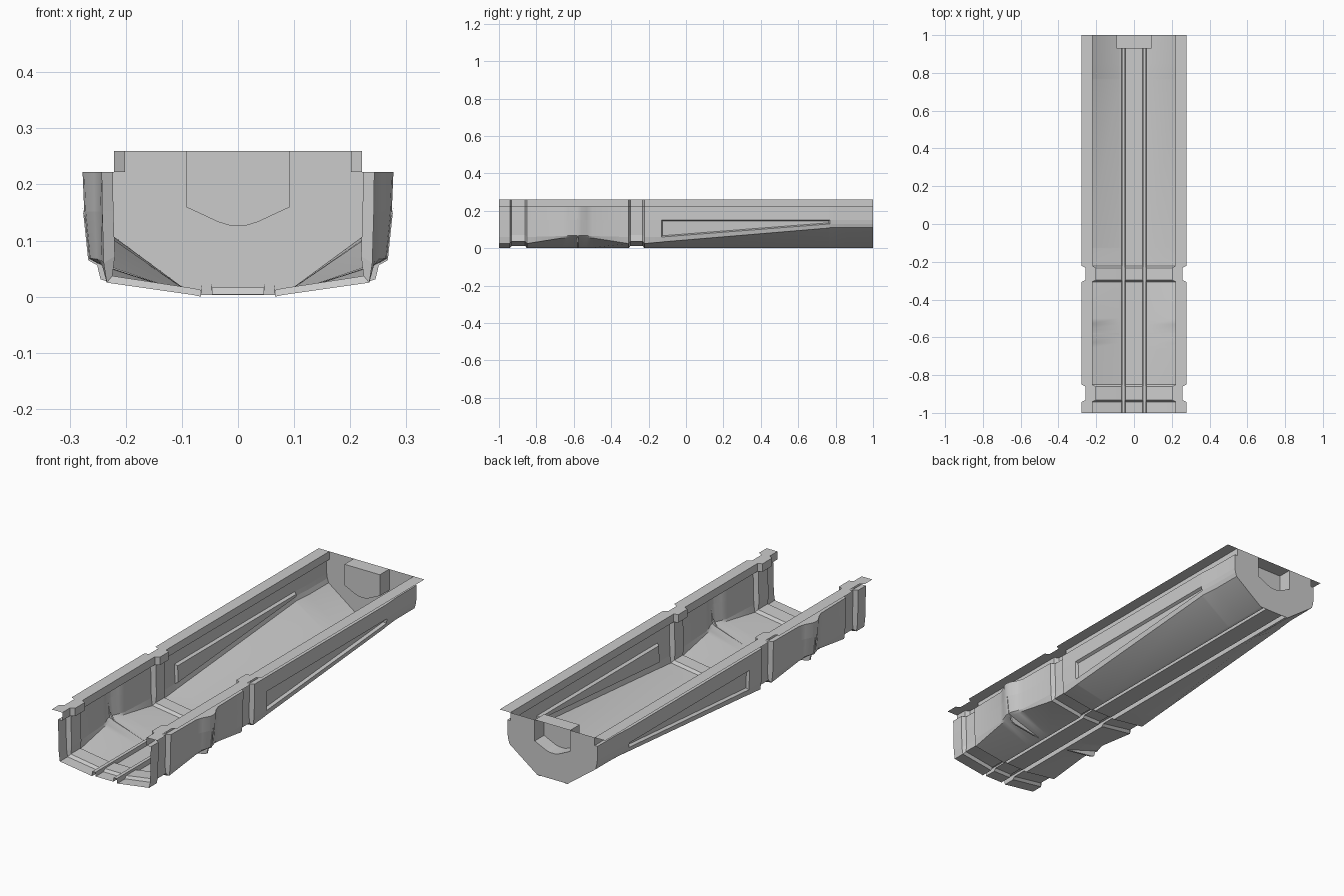
import bpy, bmesh, math

if "Cube" in bpy.data.objects:
    bpy.data.objects.remove(bpy.data.objects["Cube"])


def make_object(name, verts, faces):
    mesh = bpy.data.meshes.new(name)
    mesh.from_pydata(verts, [], faces)
    mesh.update()
    obj = bpy.data.objects.new(name, mesh)
    bpy.context.collection.objects.link(obj)
    return obj


def half_profile(y, chine_x, chine_z, belly_x, inset, panel):
    """Half section, from the centre line out to the flange edge."""
    lift = 0.6 * inset
    t = min(max((y + 0.13) / 0.9, 0), 1)
    low = max(chine_z + 0.01, 0.06 + 0.07 * t)
    low_x = chine_x + (belly_x - chine_x) * 0.6
    high_x = chine_x + (belly_x - chine_x) * 0.9
    return [
        (0.046, 0.004 + lift), (0.048, 0.023), (0.064, 0.023),
        (0.066, lift), (0.08, 0.003 + lift),
        (chine_x - 0.5 * inset, chine_z + lift),
        (low_x - inset, low + lift),
        (low_x - inset - panel, low + lift + panel * 0.5),
        (high_x - inset - panel, 0.152 - panel * 0.5),
        (high_x - inset, 0.152),
        (belly_x - inset, 0.222),
        (0.221 - inset, 0.222),
        (0.221 - inset, 0.26),
        (0.277 - inset, 0.26),
    ]


# Stations: y, chine x, chine z, belly x, groove inset, panel depth
G = 0.02
P = 0.013
B = .243
C = .234
stations = [
    (-1.0, C, .025, B, 0, 0),
    (-.942, C, .025, B, 0, 0), (-.932, C, .025, B, G, 0),
    (-.86, C, .025, B, G, 0), (-.85, C, .025, B, 0, 0),
    (-.66, .242, .055, .246, 0, 0), (-.63, .244, .057, .257, 0, 0),
    (-.60, .247, .058, .274, 0, 0), (-.58, .248, .058, .277, 0, 0),
    (-.56, .247, .058, .274, 0, 0), (-.53, .244, .057, .257, 0, 0),
    (-.50, .242, .055, .246, 0, 0),
    (-.307, C, .025, B, 0, 0), (-.297, C, .025, B, G, 0),
    (-.232, C, .025, B, G, 0), (-.222, C, .025, B, 0, 0),
    (-.13, C, .033, B, 0, 0), (-.125, C, .034, B, 0, P),
    (.763, C, .108, B, 0, P), (.77, C, .11, B, 0, 0),
    (.85, .226, .11, .237, 0, 0), (1.0, .225, .11, .236, 0, 0),
]

# Trough shell lofted through the stations, with rails, grooves and flange
verts, faces = [], []
for s in stations:
    half = half_profile(*s)
    ring = [(-x, z) for x, z in reversed(half)] + half
    verts += [(x, s[0], z) for x, z in ring]
n = len(ring)
for i in range(len(stations) - 1):
    for j in range(n - 1):
        a = i * n + j
        faces.append((a, a + 1, a + n + 1, a + n))
shell = make_object("trough_shell", verts, faces)
shell.data.shade_smooth()
shell.data.set_sharp_from_angle(angle=math.radians(28))

# Rear wall with a U-shaped pocket pushed inwards
outer = half[4:-1]
outline = [(-x, 1.0, z) for x, z in reversed(outer)] + [(x, 1.0, z) for x, z in outer]
pocket = [(.093, .26), (.093, .16), (.035, .133), (.015, .127),
          (-.015, .127), (-.035, .133), (-.093, .16), (-.093, .26)]
m, k = len(outline), len(pocket)
verts = outline + [(x, 1.0, z) for x, z in pocket] + [(x, .93, z) for x, z in pocket]
faces = [tuple(reversed(range(m + k))), tuple(range(m + k, m + 2 * k))]
for j in range(k):
    b = (j + 1) % k
    faces.append((m + j, m + b, m + k + b, m + k + j))
rear = make_object("rear_wall", verts, faces)
bm = bmesh.new()
bm.from_mesh(rear.data)
bmesh.ops.triangulate(bm, faces=[f for f in bm.faces if len(f.verts) > 8])
bm.to_mesh(rear.data)
bm.free()

# Thin rib running under each grip swell
rib = [(.08, .003), (.225, .024), (.245, .031), (.251, .056), (.267, .065),
       (.277, .16), (.262, .085), (.245, .06)]
for side, name in ((1, "rib_right"), (-1, "rib_left")):
    r = len(rib)
    verts = [(side * x, y, z) for y in (-.584, -.576) for x, z in rib]
    faces = [tuple(range(r)), tuple(range(2 * r - 1, r - 1, -1))]
    faces += [(j, j + r, (j + 1) % r + r, (j + 1) % r) for j in range(r)]
    obj = make_object(name, verts, faces)
    bm = bmesh.new()
    bm.from_mesh(obj.data)
    bmesh.ops.recalc_face_normals(bm, faces=bm.faces)
    bm.to_mesh(obj.data)
    bm.free()
